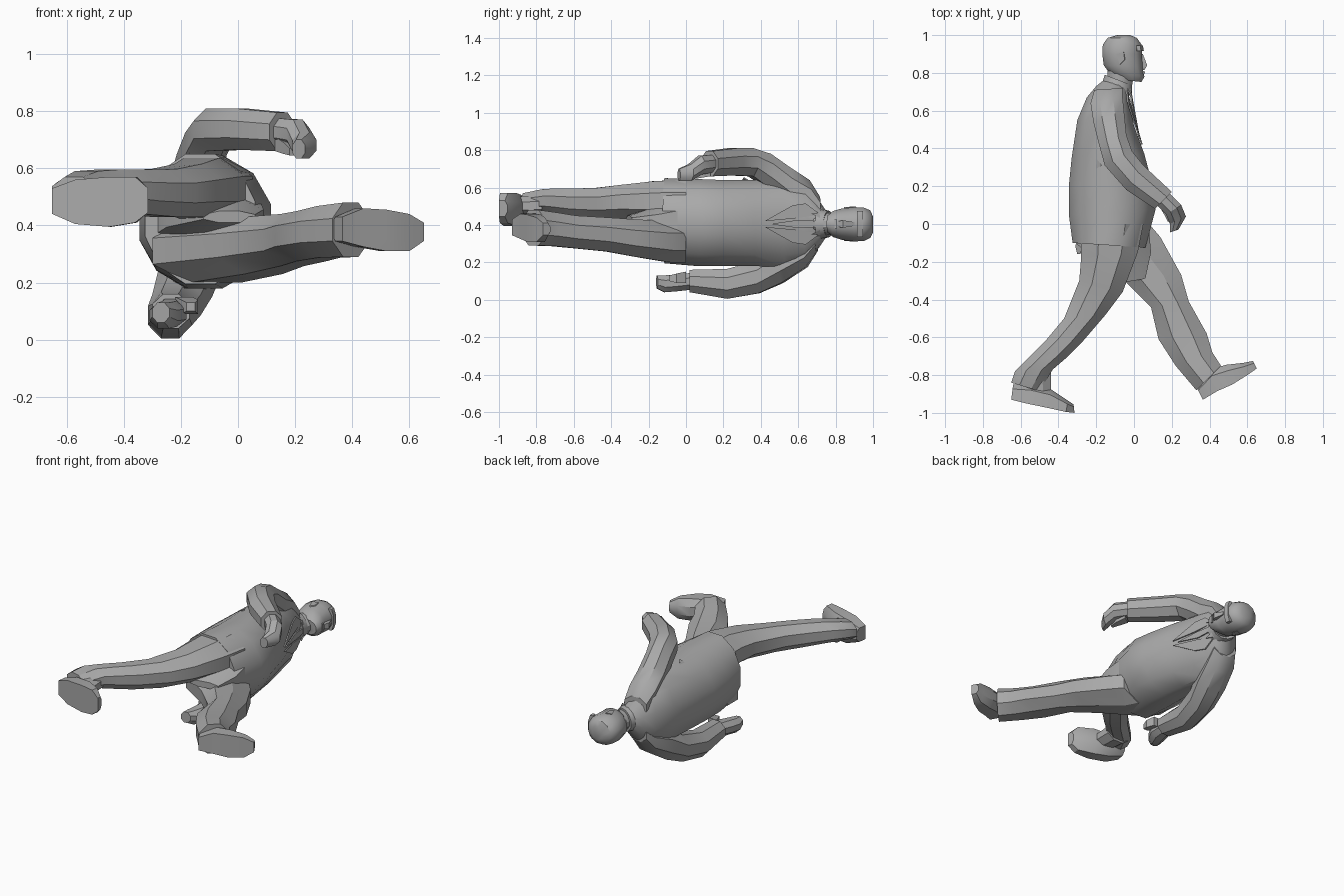
import bpy, bmesh, math
from mathutils import Vector

if "Cube" in bpy.data.objects:
    bpy.data.objects.remove(bpy.data.objects["Cube"])

grey = bpy.data.materials.new("plain grey")
grey.use_nodes = True
COLOR = (0.4, 0.4, 0.4, 1)
grey.diffuse_color = COLOR
grey.node_tree.nodes["Principled BSDF"].inputs["Base Color"].default_value = COLOR


def finish(name, bm, angle):
    bmesh.ops.recalc_face_normals(bm, faces=bm.faces)
    mesh = bpy.data.meshes.new(name)
    bm.to_mesh(mesh)
    bm.free()
    mesh.materials.append(grey)
    ob = bpy.data.objects.new(name, mesh)
    bpy.context.collection.objects.link(ob)
    bpy.ops.object.select_all(action="DESELECT")
    ob.select_set(True)
    bpy.context.view_layer.objects.active = ob
    bpy.ops.object.shade_smooth_by_angle(angle=math.radians(angle))


def loft(name, rings, sides=8, angle=32, flat_back=False):
    """Skin rings; each is (back x, back y, front x, front y, low z, high z)."""
    bm = bmesh.new()
    loops = []
    edge = math.cos(math.pi / sides)
    for ax, ay, bx, by, z0, z1 in rings:
        mid = Vector(((ax + bx) / 2, (ay + by) / 2, (z0 + z1) / 2))
        u = Vector(((bx - ax) / 2, (by - ay) / 2, 0)) / edge
        v = Vector((0, 0, (z1 - z0) / 2)) / edge
        loop = []
        for i in range(sides):
            a = 2 * math.pi * (i + 0.5) / sides
            c = math.cos(a)
            if flat_back and c < 0:
                c = -edge
            loop.append(bm.verts.new(mid + u * c + v * math.sin(a)))
        loops.append(loop)
    for p, q in zip(loops, loops[1:]):
        for i in range(sides):
            j = (i + 1) % sides
            bm.faces.new((p[i], p[j], q[j], q[i]))
    bm.faces.new(loops[0])
    bm.faces.new(loops[-1])
    finish(name, bm, angle)


def plate(name, points, thickness=(0.008, 0, 0)):
    """Thin slab with the given outline."""
    bm = bmesh.new()
    face = bm.faces.new([bm.verts.new(p) for p in points])
    new = bmesh.ops.extrude_face_region(bm, geom=[face])["geom"]
    bmesh.ops.translate(bm, vec=thickness,
                        verts=[g for g in new if isinstance(g, bmesh.types.BMVert)])
    finish(name, bm, 30)


MID = 0.405  # body's plane of symmetry

# Jacket body
loft("jacket", [
    (-0.15, 0.77, -0.03, 0.73, 0.345, 0.465),
    (-0.20, 0.73, -0.03, 0.70, 0.29, 0.52),
    (-0.25, 0.67, -0.02, 0.63, 0.20, 0.615),
    (-0.30, 0.55, 0.00, 0.52, 0.175, 0.64),
    (-0.33, 0.35, 0.055, 0.37, 0.18, 0.64),
    (-0.345, 0.20, 0.10, 0.20, 0.18, 0.64),
    (-0.345, 0.05, 0.115, 0.08, 0.18, 0.645),
    (-0.325, -0.10, 0.06, -0.125, 0.195, 0.65)], 12, 35)
plate("jacket_fold", [(-0.25, 0.41, 0.595), (-0.17, 0.31, 0.655),
                      (-0.24, 0.27, 0.60)], (0, 0, -0.009))

# Trousers: seat, rear leg and leading leg
loft("trouser_seat", [
    (-0.30, -0.05, 0.08, -0.03, 0.28, 0.56),
    (-0.25, -0.18, 0.09, -0.15, 0.35, 0.50),
    (-0.12, -0.32, 0.06, -0.29, 0.41, 0.45)])
loft("right_trouser_leg", [
    (-0.28, 0.00, 0.05, 0.00, 0.41, 0.64),
    (-0.28, -0.18, 0.02, -0.15, 0.42, 0.635),
    (-0.29, -0.30, -0.06, -0.36, 0.43, 0.615),
    (-0.37, -0.50, -0.15, -0.48, 0.43, 0.597),
    (-0.47, -0.62, -0.27, -0.62, 0.44, 0.595),
    (-0.56, -0.71, -0.36, -0.71, 0.455, 0.595),
    (-0.63, -0.78, -0.43, -0.77, 0.465, 0.59),
    (-0.65, -0.84, -0.50, -0.885, 0.46, 0.57)])
loft("left_trouser_leg", [
    (-0.30, 0.00, 0.08, 0.00, 0.20, 0.42),
    (-0.30, -0.11, 0.14, -0.07, 0.20, 0.42),
    (-0.07, -0.28, 0.25, -0.27, 0.23, 0.43),
    (0.09, -0.44, 0.29, -0.41, 0.258, 0.44),
    (0.13, -0.61, 0.385, -0.58, 0.275, 0.45),
    (0.22, -0.75, 0.415, -0.68, 0.287, 0.468),
    (0.33, -0.88, 0.46, -0.75, 0.29, 0.48)])

# Ankles and flat-soled shoes
loft("right_ankle", [
    (-0.60, -0.77, -0.44, -0.77, 0.45, 0.56),
    (-0.58, -0.90, -0.44, -0.89, 0.45, 0.55)])
loft("right_shoe", [
    (-0.65, -0.93, -0.64, -0.85, 0.44, 0.53),
    (-0.57, -0.95, -0.54, -0.85, 0.405, 0.56),
    (-0.45, -0.975, -0.44, -0.875, 0.395, 0.57),
    (-0.36, -0.995, -0.35, -0.935, 0.41, 0.57),
    (-0.315, -1.00, -0.32, -0.955, 0.445, 0.53)], flat_back=True)
loft("left_shoe", [
    (0.365, -0.93, 0.33, -0.86, 0.345, 0.43),
    (0.44, -0.885, 0.40, -0.77, 0.325, 0.46),
    (0.52, -0.85, 0.49, -0.745, 0.31, 0.455),
    (0.60, -0.80, 0.58, -0.735, 0.31, 0.44),
    (0.65, -0.765, 0.63, -0.725, 0.345, 0.41)], flat_back=True)

# Sleeves, broad where they join the shoulders
loft("right_sleeve", [
    (-0.21, 0.71, -0.06, 0.72, 0.44, 0.55),
    (-0.23, 0.64, -0.06, 0.67, 0.47, 0.64),
    (-0.215, 0.54, -0.05, 0.57, 0.51, 0.705),
    (-0.185, 0.42, -0.04, 0.47, 0.59, 0.78),
    (-0.155, 0.31, -0.01, 0.385, 0.66, 0.81),
    (-0.04, 0.18, 0.05, 0.31, 0.665, 0.81),
    (0.11, 0.08, 0.20, 0.17, 0.66, 0.795)])
loft("left_sleeve", [
    (-0.21, 0.71, -0.06, 0.69, 0.26, 0.37),
    (-0.24, 0.66, -0.06, 0.63, 0.175, 0.34),
    (-0.28, 0.53, -0.09, 0.50, 0.09, 0.30),
    (-0.30, 0.40, -0.13, 0.38, 0.035, 0.21),
    (-0.315, 0.22, -0.16, 0.22, 0.005, 0.165),
    (-0.30, 0.02, -0.17, 0.02, 0.04, 0.16)])

# Hands and thumbs
loft("right_hand", [
    (0.12, 0.10, 0.19, 0.16, 0.68, 0.775),
    (0.17, 0.05, 0.25, 0.10, 0.67, 0.77),
    (0.19, 0.00, 0.275, 0.04, 0.635, 0.725),
    (0.19, -0.045, 0.235, -0.03, 0.635, 0.70)])
loft("right_thumb", [
    (0.13, 0.10, 0.18, 0.13, 0.66, 0.71),
    (0.16, 0.05, 0.20, 0.07, 0.65, 0.69),
    (0.18, 0.01, 0.20, 0.02, 0.645, 0.67)], 4)
loft("left_hand", [
    (-0.28, 0.04, -0.19, 0.04, 0.055, 0.145),
    (-0.30, -0.05, -0.18, -0.05, 0.045, 0.135),
    (-0.31, -0.12, -0.21, -0.11, 0.04, 0.13),
    (-0.30, -0.16, -0.24, -0.15, 0.06, 0.13)])
loft("left_thumb", [
    (-0.22, 0.00, -0.16, 0.00, 0.09, 0.15),
    (-0.20, -0.05, -0.14, -0.05, 0.09, 0.14),
    (-0.18, -0.09, -0.15, -0.09, 0.10, 0.13)], 4)

# Neck, shirt collar and head
loft("neck", [
    (-0.14, 0.70, -0.02, 0.68, 0.35, 0.46),
    (-0.14, 0.83, 0.00, 0.79, 0.345, 0.465)], 12)
loft("collar", [
    (-0.17, 0.74, -0.01, 0.69, 0.325, 0.485),
    (-0.155, 0.79, -0.01, 0.735, 0.335, 0.475)], 12)
loft("head", [
    (-0.08, 0.765, 0.04, 0.752, 0.36, 0.45),
    (-0.13, 0.80, 0.055, 0.78, 0.335, 0.475),
    (-0.16, 0.84, 0.045, 0.83, 0.32, 0.488),
    (-0.168, 0.90, 0.042, 0.90, 0.312, 0.495),
    (-0.165, 0.95, 0.040, 0.95, 0.314, 0.493),
    (-0.14, 0.985, 0.015, 0.985, 0.33, 0.478),
    (-0.09, 1.00, -0.02, 1.00, 0.36, 0.445)], 12, 40)
loft("nose", [
    (0.02, 0.90, 0.047, 0.90, 0.395, 0.415),
    (0.02, 0.83, 0.070, 0.84, 0.385, 0.425),
    (0.02, 0.815, 0.055, 0.815, 0.39, 0.42)], 4)
loft("brow_bar", [
    (0.00, 0.915, 0.052, 0.915, 0.335, 0.475),
    (0.00, 0.945, 0.047, 0.945, 0.335, 0.475)], 8)
loft("lips", [
    (0.03, 0.795, 0.056, 0.795, 0.38, 0.43),
    (0.03, 0.807, 0.058, 0.807, 0.38, 0.43)], 4)

# Ears, collar points and lapels, mirrored about the body plane
for side, s in (("right", 1), ("left", -1)):
    def at(x, y, d):
        return (x, y, MID + s * d)

    plate(side + "_ear", [at(-0.09, 0.90, 0.086), at(-0.05, 0.91, 0.086),
                          at(-0.045, 0.87, 0.084), at(-0.07, 0.845, 0.082)],
          (-0.005, 0, s * 0.008))
    plate(side + "_lapel", [at(-0.045, 0.72, 0.05), at(-0.035, 0.64, 0.11),
                            at(-0.012, 0.57, 0.10), at(0.038, 0.42, 0.015),
                            at(-0.01, 0.58, 0.03)])
    plate(side + "_collar_point", [at(-0.03, 0.74, 0.02), at(-0.06, 0.75, 0.06),
                                   at(-0.015, 0.67, 0.055)])

# Necktie
plate("necktie", [(-0.025, 0.72, MID - 0.015), (-0.012, 0.60, MID - 0.022),
                  (0.025, 0.45, MID), (-0.012, 0.60, MID + 0.022),
                  (-0.025, 0.72, MID + 0.015)])
